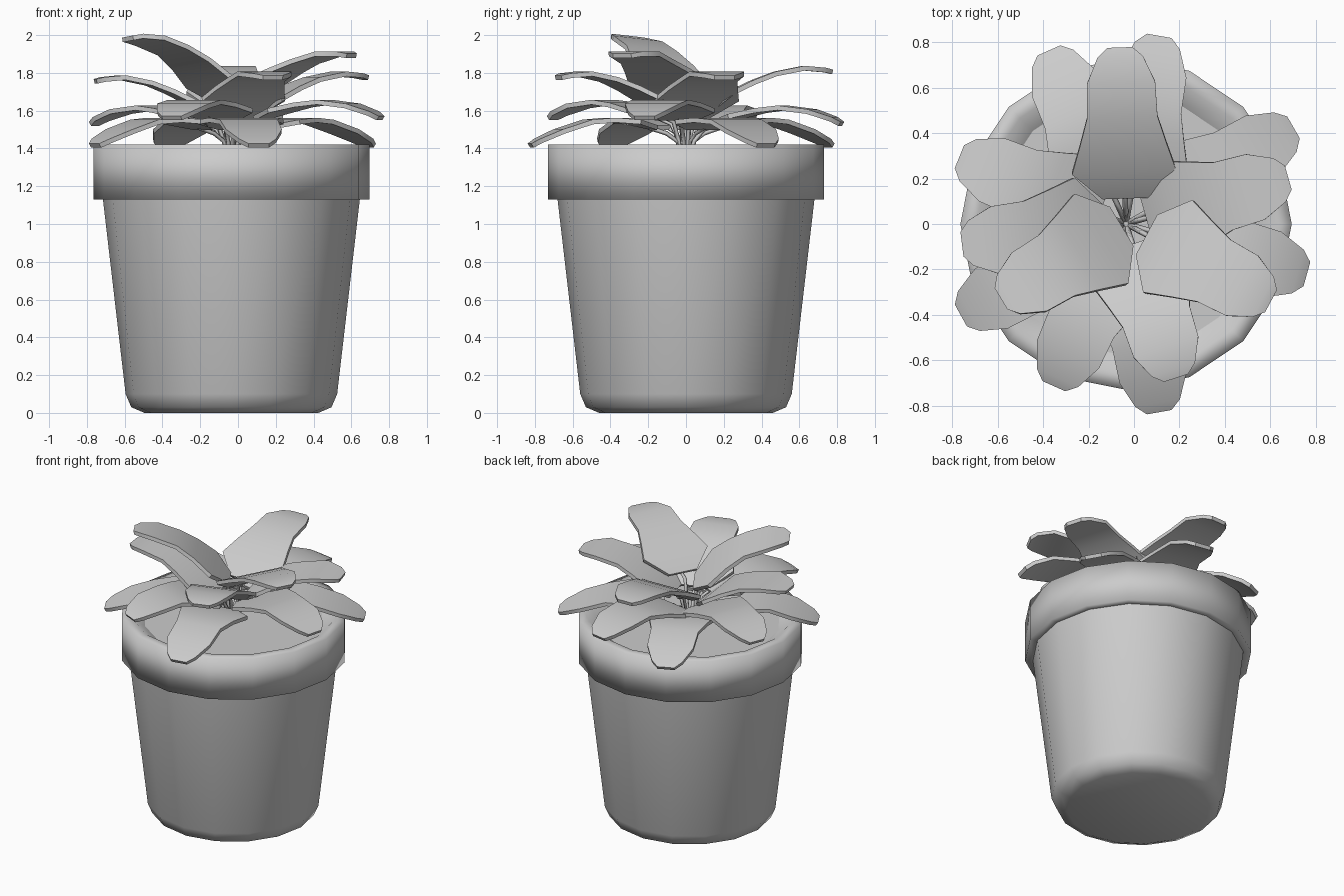
import bpy, math
from mathutils import Vector

if "Cube" in bpy.data.objects:
    bpy.data.objects.remove(bpy.data.objects["Cube"])

CX, CY = -0.035, 0.0      # axis of the pot
SIDES = 16


def make_object(name, verts, faces):
    mesh = bpy.data.meshes.new(name)
    mesh.from_pydata(verts, [], faces)
    mesh.update()
    ob = bpy.data.objects.new(name, mesh)
    bpy.context.collection.objects.link(ob)
    return ob


def lathe(name, profile, cap_start=False, cap_end=False):
    """Revolve (radius, z) points around the pot axis."""
    n, verts, faces = SIDES, [], []
    for r, z in profile:
        for i in range(n):
            a = 2 * math.pi * i / n
            verts.append((CX + r * math.cos(a), CY + r * math.sin(a), z))
    for k in range(len(profile) - 1):
        for i in range(n):
            j = (i + 1) % n
            faces.append((k * n + i, k * n + j, (k + 1) * n + j, (k + 1) * n + i))
    if cap_start:
        faces.append(tuple(reversed(range(n))))
    if cap_end:
        last = (len(profile) - 1) * n
        faces.append(tuple(range(last, last + n)))
    ob = make_object(name, verts, faces)
    ob.data.shade_smooth()
    return ob


# Rounded foot and tapered wall, overhanging rim, soil just below the lip
lathe("pot_body", [(0.46, 0), (0.53, 0.03), (0.56, 0.10), (0.68, 1.13)],
      cap_start=True)
lathe("pot_rim", [(0.68, 1.13), (0.73, 1.13), (0.73, 1.42), (0.66, 1.42),
                  (0.58, 1.365)])
lathe("soil", [(0.58, 1.365)], cap_end=True)

# Leaf outline: fraction of length, half width
OUTLINE = [(0, 0.10), (0.17, 0.23), (0.36, 0.19), (0.54, 0.155),
           (0.77, 0.15), (0.94, 0.10), (1, 0.055)]

# Height along the leaf for each tier
HIGH = [1.65, 1.75, 1.85, 1.92, 1.97, 1.985, 1.98]
UPPER = [1.67, 1.76, 1.815, 1.86, 1.90, 1.90, 1.89]
SECOND = [1.58, 1.67, 1.73, 1.775, 1.805, 1.795, 1.785]
THIRD = [1.56, 1.60, 1.63, 1.645, 1.625, 1.585, 1.56]
LOW = [1.51, 1.54, 1.55, 1.54, 1.49, 1.44, 1.415]

# (angle, base radius, tip radius, heights, height offset, sideways tilt)
LEAVES = [
    (211, 0.03, 0.64, HIGH, 0, 0.1), (-28, 0.11, 0.72, UPPER, 0, 0),
    (92, 0.12, 0.775, SECOND, 0.02, 0), (-72, 0.10, 0.71, SECOND, -0.01, 0),
    (16, 0.10, 0.74, SECOND, -0.01, 0), (187, 0.10, 0.725, SECOND, -0.03, 0),
    (80, 0.15, 0.835, THIRD, -0.03, 0), (-15.5, 0.15, 0.82, THIRD, 0, 0),
    (158, 0.13, 0.785, THIRD, -0.03, 0), (246, 0.13, 0.775, THIRD, 0, 0),
    (30, 0.17, 0.845, LOW, 0, 0), (-80, 0.17, 0.835, LOW, 0, 0),
    (114, 0.17, 0.83, LOW, 0, 0), (209, 0.17, 0.825, LOW, 0, 0),
]


def leaf(index, angle, r0, r1, heights, dz, tilt):
    a = math.radians(angle)
    out = Vector((math.cos(a), math.sin(a), 0))
    side = Vector((-out.y, out.x, tilt))
    origin = Vector((CX, CY, 0))
    verts, faces = [], []
    for (t, w), z in zip(OUTLINE, heights):
        mid = origin + out * (r0 + t * (r1 - r0)) + Vector((0, 0, z + dz))
        verts += [mid - side * w, mid + side * w]
    for k in range(len(OUTLINE) - 1):
        faces.append((2 * k, 2 * k + 2, 2 * k + 3, 2 * k + 1))
    ob = make_object(f"leaf_{index}", verts, faces)
    mod = ob.modifiers.new("thickness", "SOLIDIFY")
    mod.thickness = 0.025
    mod.offset = 0
    bpy.context.view_layer.objects.active = ob
    ob.select_set(True)
    bpy.ops.object.modifier_apply(modifier=mod.name)
    bpy.ops.object.shade_smooth_by_angle(angle=math.radians(35))
    ob.select_set(False)

    # Stem bending out of the soil to the leaf base
    curve = bpy.data.curves.new(f"stem_{index}", "CURVE")
    curve.dimensions = "3D"
    curve.bevel_depth = 0.012
    curve.bevel_resolution = 0
    spline = curve.splines.new("POLY")
    z0 = heights[0] + dz
    path = [(0.02, 1.36), (0.03 + 0.1 * r0, 1.44), (0.5 * r0 + 0.02, z0 - 0.03),
            (r0 + 0.03, z0)]
    spline.points.add(len(path) - 1)
    for p, (r, z) in zip(spline.points, path):
        p.co = (*(origin + out * r + Vector((0, 0, z))), 1)
    stem = bpy.data.objects.new(f"stem_{index}", curve)
    bpy.context.collection.objects.link(stem)


for i, spec in enumerate(LEAVES, 1):
    leaf(i, *spec)
